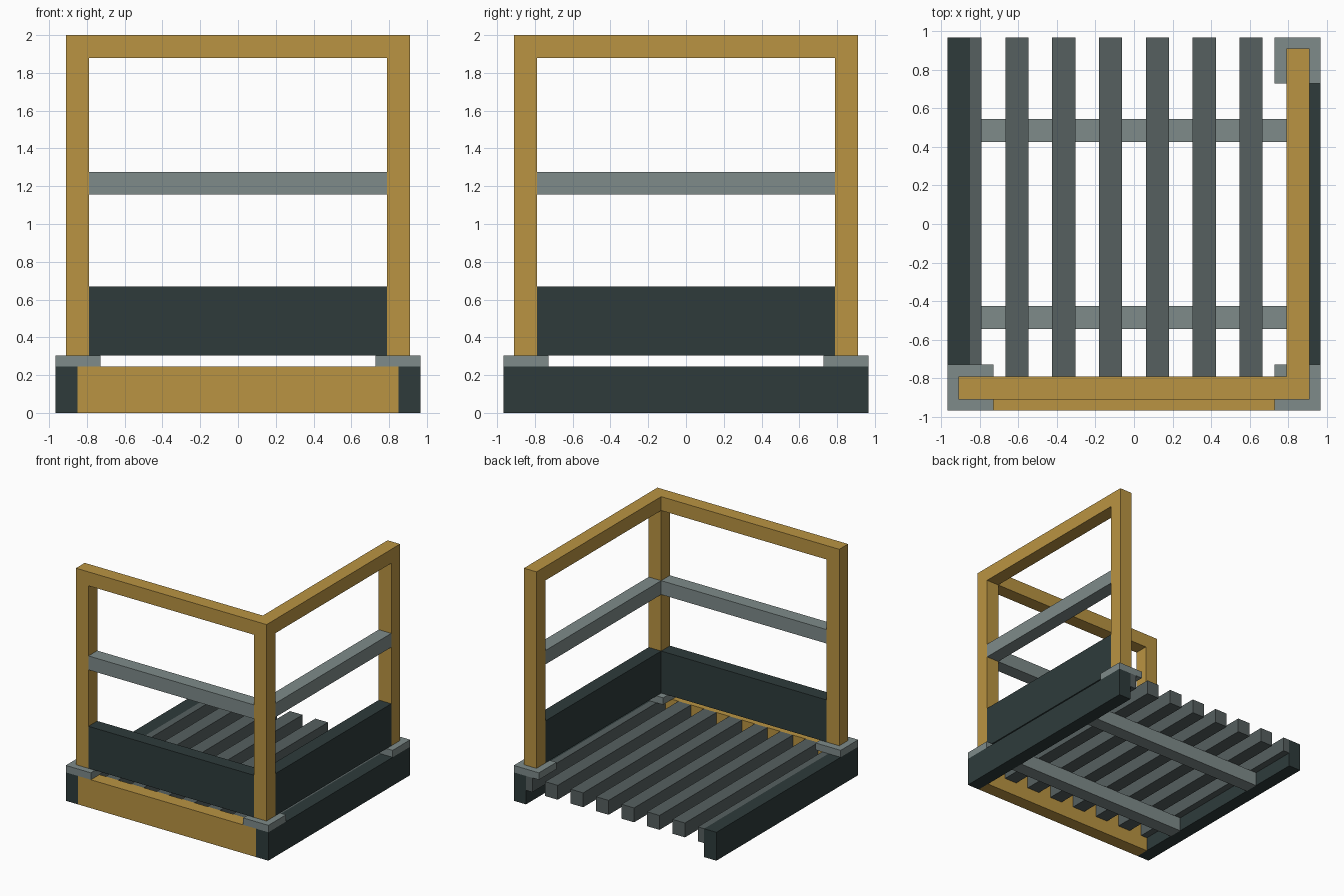
import bpy
import bmesh

cube = bpy.data.objects.get("Cube")
if cube:
    bpy.data.objects.remove(cube, do_unlink=True)


def material(name, rgb):
    """Flat material from 0-255 sRGB values."""
    lin = [(c / 255 / 12.92) if c < 11 else ((c / 255 + 0.055) / 1.055) ** 2.4 for c in rgb]
    mat = bpy.data.materials.new(name)
    mat.use_nodes = True
    mat.diffuse_color = (*lin, 1)
    mat.node_tree.nodes["Principled BSDF"].inputs["Base Color"].default_value = (*lin, 1)
    return mat


ochre = material("ochre paint", (186, 148, 66))
dark = material("dark slate", (46, 59, 59))
grey = material("light grey", (126, 139, 138))
mid_grey = material("mid grey", (86, 96, 96))


def box(name, mat, x, y, z):
    """Box spanning the given (low, high) ranges."""
    bm = bmesh.new()
    bmesh.ops.create_cube(bm, size=1)
    for v in bm.verts:
        v.co = [r[0] if c < 0 else r[1] for c, r in zip(v.co, (x, y, z))]
    mesh = bpy.data.meshes.new(name)
    bm.to_mesh(mesh)
    bm.free()
    mesh.materials.append(mat)
    obj = bpy.data.objects.new(name, mesh)
    bpy.context.collection.objects.link(obj)
    return obj


OUT, INN = 0.967, 0.85       # base beam outer and inner faces
P_OUT, P_IN = 0.91, 0.79     # post outer and inner faces
BASE, PLATE, TOP = 0.245, 0.305, 2.0

# Base frame: two side beams and a front beam
box("left_base_beam", dark, (INN, OUT), (-OUT, OUT), (0, BASE))
box("right_base_beam", dark, (-OUT, -INN), (-OUT, OUT), (0, BASE))
box("front_base_beam", ochre, (-INN, INN), (-OUT, -INN), (0, BASE))

# Cross battens under the deck
for name, y in (("front_batten", -0.484), ("back_batten", 0.484)):
    box(name, grey, (-INN, INN), (y - 0.06, y + 0.06), (0, 0.121))

# Deck slats, the outer two trimmed against the side beams
for i in range(8):
    x = -0.85 + i * 1.7 / 7
    box(f"deck_slat_{i + 1}", mid_grey, (max(x - 0.06, -INN), min(x + 0.06, INN)),
        (-INN, OUT), (0.121, BASE))

# Corner plates and posts
for name, sx, sy in (("front_right", -1, -1), ("front_left", 1, -1), ("back_left", 1, 1)):
    def span(s, a, b):
        return tuple(sorted((s * a, s * b)))
    box(name + "_corner_plate", grey, span(sx, 0.727, OUT), span(sy, 0.727, OUT), (BASE, PLATE))
    box(name + "_post", ochre, span(sx, P_IN, P_OUT), span(sy, P_IN, P_OUT), (PLATE, TOP - 0.12))

# Top rails, meeting at the front left corner
box("front_top_rail", ochre, (-P_OUT, P_OUT), (-P_OUT, -P_IN), (TOP - 0.12, TOP))
box("left_top_rail", ochre, (P_IN, P_OUT), (-P_IN, P_OUT), (TOP - 0.12, TOP))

# Middle rails and kick boards between the posts
for name, mat, z in (("middle_rail", grey, (1.155, 1.275)), ("kick_board", dark, (PLATE, 0.668))):
    box("front_" + name, mat, (-P_IN, P_IN), (-P_OUT, -P_IN), z)
    box("left_" + name, mat, (P_IN, P_OUT), (-P_IN, P_IN), z)
